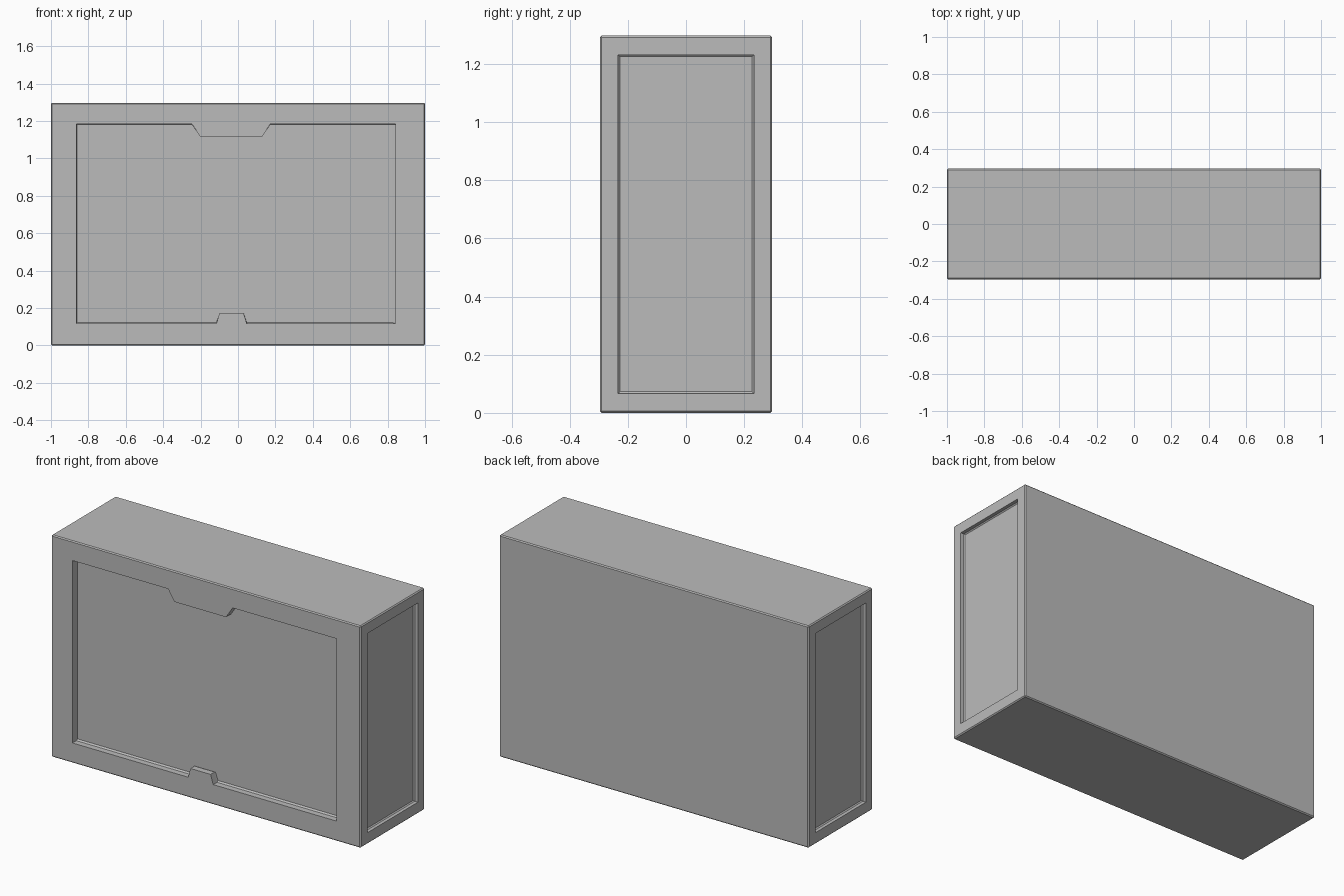
import bpy
import bmesh
from mathutils import Vector

# Remove the default cube
old = bpy.data.objects.get("Cube")
if old:
    bpy.data.objects.remove(old, do_unlink=True)

WIDTH, DEPTH, HEIGHT = 2.0, 0.592, 1.297

grey = bpy.data.materials.new("plain grey")
grey.use_nodes = True
grey.diffuse_color = (0.5, 0.5, 0.5, 1)
grey.node_tree.nodes["Principled BSDF"].inputs["Base Color"].default_value = (0.5, 0.5, 0.5, 1)


def make_object(name, bm):
    bmesh.ops.recalc_face_normals(bm, faces=bm.faces)
    mesh = bpy.data.meshes.new(name)
    bm.to_mesh(mesh)
    bm.free()
    mesh.materials.append(grey)
    obj = bpy.data.objects.new(name, mesh)
    bpy.context.collection.objects.link(obj)
    return obj


def loft(name, loops):
    """Closed solid through a list of matching point loops."""
    bm = bmesh.new()
    rings = [[bm.verts.new(p) for p in loop] for loop in loops]
    n = len(rings[0])
    for a, b in zip(rings, rings[1:]):
        for i in range(n):
            j = (i + 1) % n
            bm.faces.new((a[i], a[j], b[j], b[i]))
    bm.faces.new(rings[0])
    bm.faces.new(rings[-1])
    return make_object(name, bm)


# Solid body with slightly softened edges
bm = bmesh.new()
bmesh.ops.create_cube(bm, size=1)
bmesh.ops.scale(bm, vec=(WIDTH, DEPTH, HEIGHT), verts=bm.verts)
bmesh.ops.translate(bm, vec=(0, 0, HEIGHT / 2), verts=bm.verts)
bmesh.ops.bevel(bm, geom=bm.edges[:], offset=0.006, segments=1, affect='EDGES')
body = make_object("cabinet_body", bm)


# Front opening: a rectangle with a wide notch above and a small one below
def front_outline(y, left, right, bottom, top, lip):
    points = [(left, bottom), (-0.115, bottom), (-0.1, 0.172 + lip), (0.03, 0.172 + lip),
              (0.047, bottom), (right, bottom), (right, top), (0.172, top),
              (0.13, 1.118), (-0.203, 1.118), (-0.245, top), (left, top)]
    return [Vector((x, y, z)) for x, z in points]


front = -DEPTH / 2
outer = (-0.863, 0.843, 0.117, 1.183, 0)
inner = (-0.861, 0.822, 0.124, 1.181, -0.004)
cutters = [loft("front_recess_cutter", [front_outline(front - 0.05, *outer),
                                        front_outline(front + 0.035, *outer),
                                        front_outline(front + 0.045, *inner)])]


# Side recesses, mirrored left and right
def side_outline(x, inset):
    y, low, high = 0.233 - inset, 0.067 + inset, 1.231 - inset
    return [Vector((x, a, b)) for a, b in ((-y, low), (y, low), (y, high), (-y, high))]


for side, sign in (("left", 1), ("right", -1)):
    edge = WIDTH / 2
    cutters.append(loft(side + "_recess_cutter", [side_outline(sign * (edge + 0.05), 0),
                                                  side_outline(sign * (edge - 0.02), 0),
                                                  side_outline(sign * (edge - 0.026), 0.006)]))

# Carve the recesses
bpy.ops.object.select_all(action='DESELECT')
bpy.context.view_layer.objects.active = body
body.select_set(True)
for cutter in cutters:
    cutter.hide_render = True
    mod = body.modifiers.new("recess", 'BOOLEAN')
    mod.operation = 'DIFFERENCE'
    mod.solver = 'EXACT'
    mod.object = cutter
    bpy.ops.object.modifier_apply(modifier=mod.name)
    bpy.data.objects.remove(cutter, do_unlink=True)
